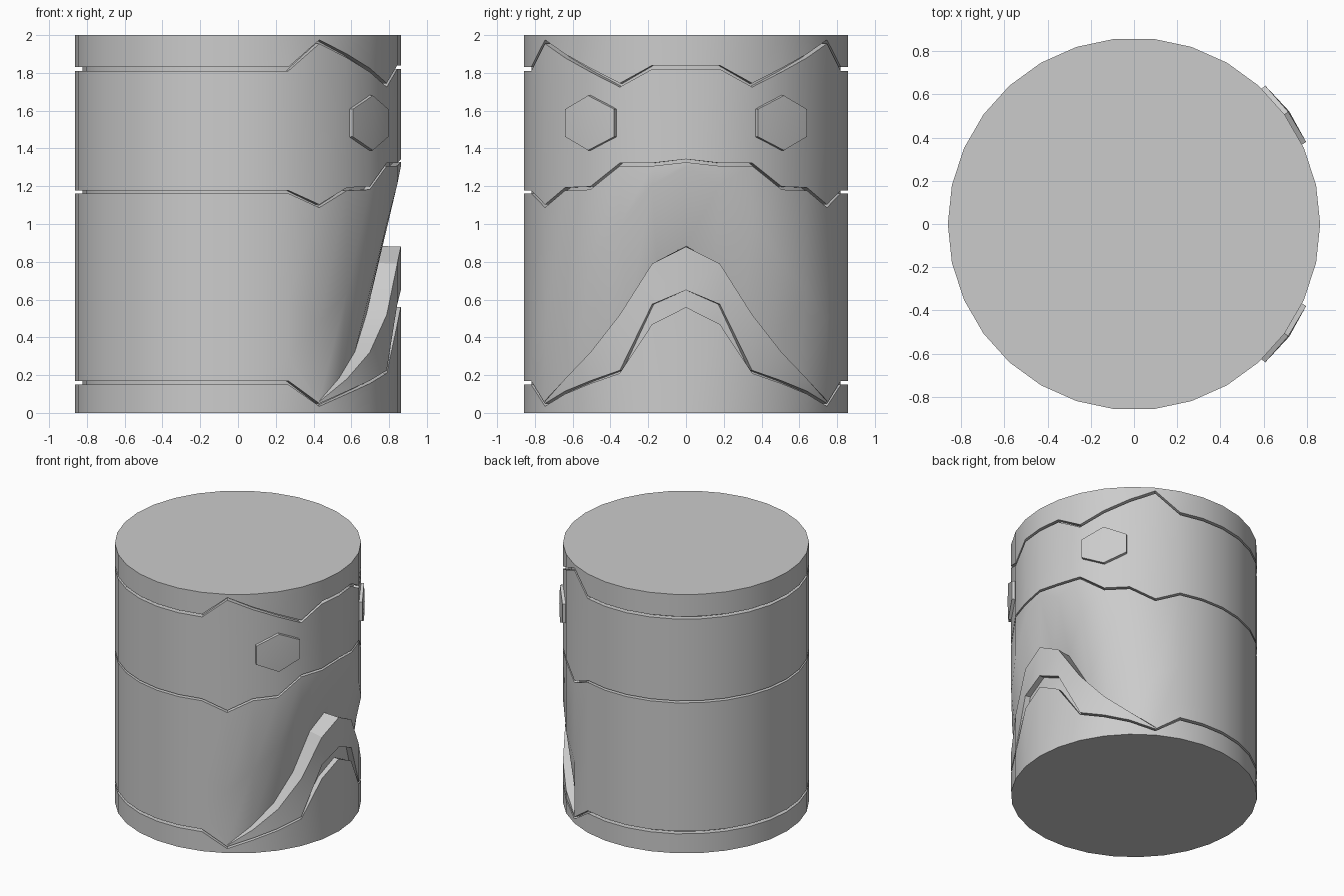
import bpy, bmesh
from math import cos, sin, radians

if "Cube" in bpy.data.objects:
    bpy.data.objects.remove(bpy.data.objects["Cube"])

R, SIDES, DEPTH = 0.862, 30, 0.04

# Heights by column, counted in 12 degree steps away from the face centre (+x);
# the last entry continues all the way round the back.
low_bottom = [0.56, 0.47, 0.21, 0.155, 0.10, 0.035, 0.15]
low_top = [0.65, 0.575, 0.225, 0.17, 0.115, 0.05, 0.17]
ledge = [0.88, 0.79, 0.52, 0.32, 0.18, 0.06, 0.30]
ledge_radius = [0.737, 0.737, 0.745, 0.765, 0.80, R, R]
recess_top = [1.305, 1.21, 1.0, 0.80, 0.64, 0.48, 0.60]
mid_groove = [1.335, 1.315, 1.315, 1.19, 1.185, 1.095, 1.17]
top_groove = [1.83, 1.83, 1.735, 1.815, 1.89, 1.965, 1.82]


def groove(z0, z1):
    return [(R, z0), (R - DEPTH, z0), (R - DEPTH, z1), (R, z1)]


def column(k):
    k = min(k, 6)
    m, t = mid_groove[k], top_groove[k]
    pts = [(R, 0)] + groove(low_bottom[k], low_top[k])
    pts += [(R, ledge[k]), (ledge_radius[k], ledge[k] + 0.004), (R, recess_top[k])]
    pts += groove(m - 0.008, m + 0.008) + groove(t - 0.01, t + 0.01)
    return pts + [(R, 2)]


def finish(name, bm):
    bmesh.ops.recalc_face_normals(bm, faces=bm.faces)
    me = bpy.data.meshes.new(name)
    bm.to_mesh(me)
    bm.free()
    ob = bpy.data.objects.new(name, me)
    bpy.context.collection.objects.link(ob)
    bpy.ops.object.select_all(action='DESELECT')
    ob.select_set(True)
    bpy.context.view_layer.objects.active = ob
    bpy.ops.object.shade_smooth_by_angle(angle=radians(30))
    return ob


# Banded drum with its sculpted recess and lip
bm = bmesh.new()
cols = []
for i in range(SIDES):
    a = radians(i * 360 / SIDES)
    cols.append([bm.verts.new((r * cos(a), r * sin(a), z))
                 for r, z in column(min(i, SIDES - i))])
for i in range(SIDES):
    a, b = cols[i], cols[(i + 1) % SIDES]
    for j in range(len(a) - 1):
        bm.faces.new((a[j], b[j], b[j + 1], a[j + 1]))
bm.faces.new([c[0] for c in reversed(cols)])
bm.faces.new([c[-1] for c in cols])
finish("banded_drum", bm)

# Raised hexagonal eyes, one modelled and the other mirrored across y
hexagon = [(-1, -0.5), (0, -1), (1, -0.5), (1, 0.5), (0, 1), (-1, 0.5)]
bm = bmesh.new()


def eye_ring(r, width, height):
    return [bm.verts.new((r * cos(radians(36 + u * width)),
                          r * sin(radians(36 + u * width)), 1.535 + v * height))
            for u, v in hexagon]


base, front = eye_ring(0.83, 11, 0.15), eye_ring(0.883, 10.5, 0.145)
centre = bm.verts.new((0.888 * cos(radians(36)), 0.888 * sin(radians(36)), 1.535))
for i in range(6):
    j = (i + 1) % 6
    bm.faces.new((base[i], base[j], front[j], front[i]))
    bm.faces.new((front[i], front[j], centre))
bm.faces.new(base[::-1])
eyes = finish("hexagonal_eyes", bm)
mod = eyes.modifiers.new("mirror", 'MIRROR')
mod.use_axis = (False, True, False)
